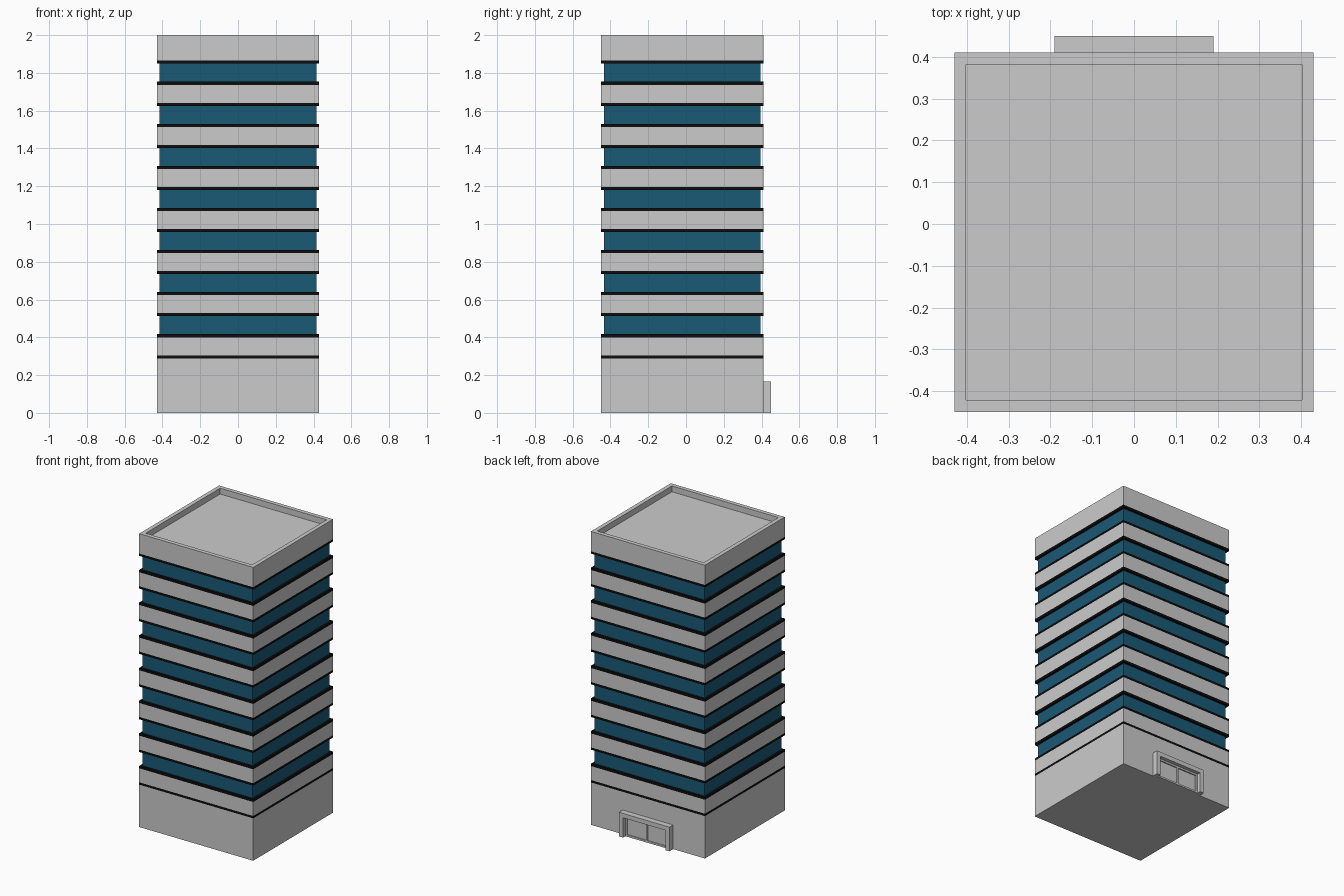
import bpy, bmesh

if "Cube" in bpy.data.objects:
    bpy.data.objects.remove(bpy.data.objects["Cube"])

def material(name, color):
    m = bpy.data.materials.new(name)
    m.diffuse_color = color
    m.use_nodes = True
    m.node_tree.nodes["Principled BSDF"].inputs["Base Color"].default_value = m.diffuse_color
    return m

BLUE = material("blue_glass", (0.01, 0.10, 0.18, 1))
BLACK = material("black_trim", (0.004, 0.004, 0.004, 1))

def box(name, x0, x1, y0, y1, z0, z1, mat=None, recess=None):
    bm = bmesh.new()
    bmesh.ops.create_cube(bm, size=1)
    for v in bm.verts:
        v.co = (x1 if v.co.x > 0 else x0,
                y1 if v.co.y > 0 else y0,
                z1 if v.co.z > 0 else z0)
    if recess:  # sink the top face behind a rim: (rim width, depth)
        bm.normal_update()
        top = max(bm.faces, key=lambda f: f.calc_center_median().z)
        bmesh.ops.inset_region(bm, faces=[top], thickness=recess[0])
        ret = bmesh.ops.extrude_discrete_faces(bm, faces=[top])
        bmesh.ops.translate(bm, verts=ret["faces"][0].verts, vec=(0, 0, -recess[1]))
    me = bpy.data.meshes.new(name)
    bm.to_mesh(me)
    bm.free()
    ob = bpy.data.objects.new(name, me)
    bpy.context.collection.objects.link(ob)
    if mat:
        me.materials.append(mat)
    return ob

W, Y0, Y1 = 0.43, -0.45, 0.41      # tower footprint
LINE0, STEP, T = 0.297, 0.1114, 0.008  # trim line centre, spacing, half thickness
INSET = 0.015

def slab(name, z0, z1, inset=0, mat=None, recess=None):
    return box(name, -W + inset, W - inset, Y0 + inset, Y1 - inset, z0, z1, mat, recess)

# ground floor
slab("ground_floor", 0, LINE0 - T)

# trim lines with alternating concrete bands and window bands
for k in range(15):
    z = LINE0 + k * STEP
    slab(f"trim_line_{k}", z - T, z + T, 0, BLACK)
    if k < 14:
        if k % 2 == 0:
            slab(f"concrete_band_{k // 2}", z + T, z + STEP - T)
        else:
            slab(f"window_band_{k // 2}", z + T, z + STEP - T, INSET, BLUE)

# roof block with parapet
slab("roof_parapet", LINE0 + 14 * STEP + T, 2.0, recess=(0.04, 0.04))

# entrance surround on the back
DX, DZ, J = 0.19, 0.165, 0.03
box("entrance_header", -DX, DX, Y1, 0.45, DZ - J, DZ)
for s, side in ((-1, "left"), (1, "right")):
    a, b = sorted((s * DX, s * (DX - J)))
    box(f"entrance_jamb_{side}", a, b, Y1, 0.45, 0, DZ - J)

# double door: stiles and rails around two recessed leaves
IX, IZ, F = DX - J, DZ - J, 0.012
box("door_top_rail", -IX, IX, Y1, 0.425, IZ - F, IZ)
box("door_bottom_rail", -IX, IX, Y1, 0.425, 0, F)
for name, a, b in (("left", -IX, -IX + F), ("middle", -F / 2, F / 2), ("right", IX - F, IX)):
    box(f"door_stile_{name}", a, b, Y1, 0.425, F, IZ - F)
for s, side in ((-1, "left"), (1, "right")):
    a, b = sorted((s * F / 2, s * (IX - F)))
    box(f"door_leaf_{side}", a, b, Y1, 0.417, F, IZ - F)
